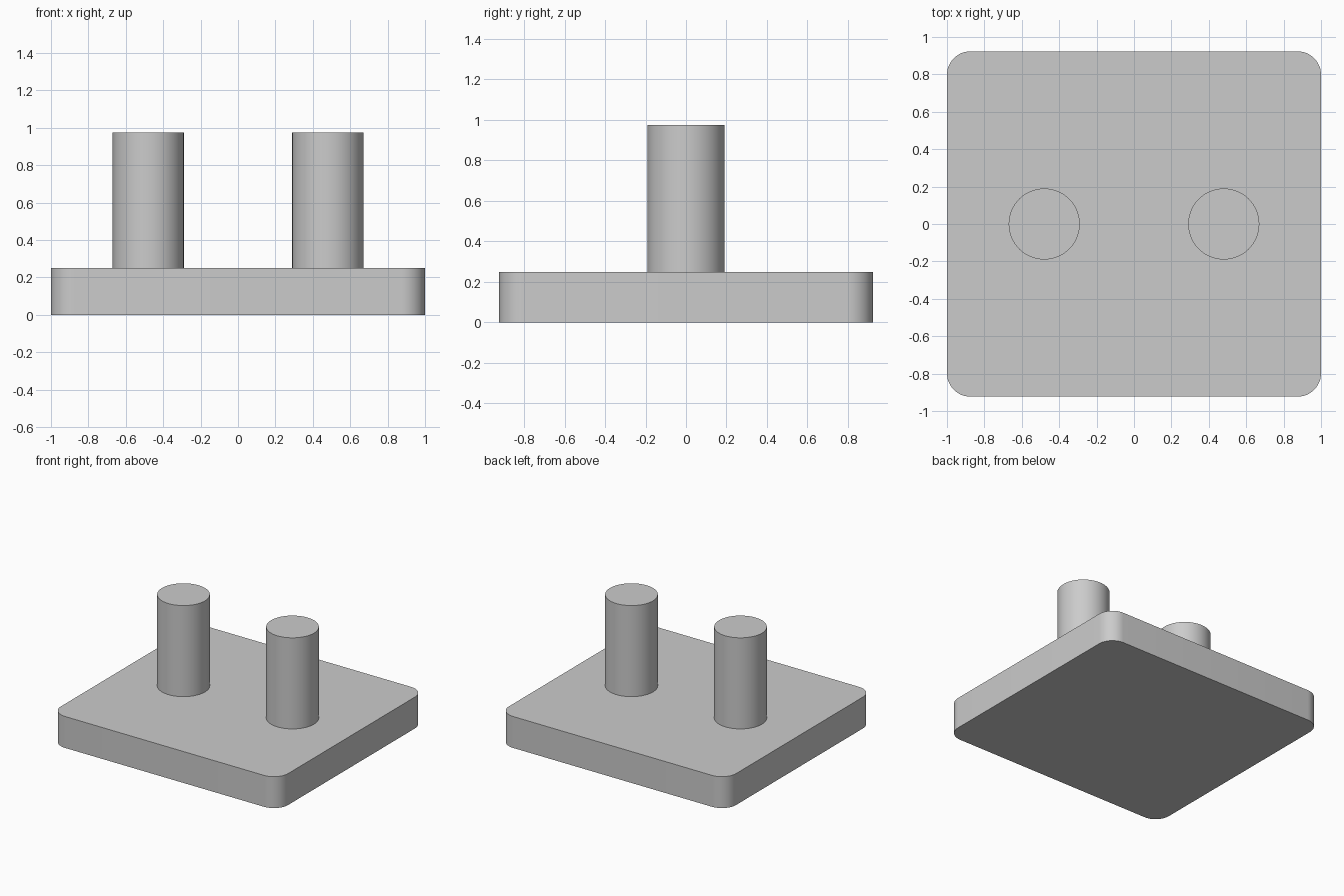
import bpy
import bmesh
import math

default_cube = bpy.data.objects.get("Cube")
if default_cube:
    bpy.data.objects.remove(default_cube, do_unlink=True)

PLATE_X, PLATE_Y, PLATE_Z = 2.0, 1.846, 0.25
CORNER_RADIUS = 0.125
PEG_RADIUS, PEG_OFFSET, PEG_TOP = 0.19, 0.48, 0.975

grey = bpy.data.materials.new("plain_grey")
grey.use_nodes = True
colour = (0.6, 0.6, 0.6, 1.0)
grey.diffuse_color = colour
grey.node_tree.nodes["Principled BSDF"].inputs["Base Color"].default_value = colour


def finish(obj, name):
    """Name the part, colour it and smooth its rounded sides."""
    obj.name = name
    obj.data.name = name
    obj.data.materials.append(grey)
    bpy.ops.object.select_all(action="DESELECT")
    obj.select_set(True)
    bpy.context.view_layer.objects.active = obj
    bpy.ops.object.shade_smooth_by_angle(angle=math.radians(30))


# Base plate: a box with its four upright edges rounded
mesh = bpy.data.meshes.new("base_plate")
bm = bmesh.new()
bmesh.ops.create_cube(bm, size=1)
bmesh.ops.scale(bm, vec=(PLATE_X, PLATE_Y, PLATE_Z), verts=bm.verts)
bmesh.ops.translate(bm, vec=(0, 0, PLATE_Z / 2), verts=bm.verts)
upright = [e for e in bm.edges
           if abs(e.verts[0].co.z - e.verts[1].co.z) > PLATE_Z / 2]
bmesh.ops.bevel(bm, geom=upright, offset=CORNER_RADIUS, segments=12,
                profile=0.5, affect="EDGES")
bm.to_mesh(mesh)
bm.free()
plate = bpy.data.objects.new("base_plate", mesh)
bpy.context.collection.objects.link(plate)
finish(plate, "base_plate")

# Two round pegs standing on the plate
for name, side in (("left_peg", 1), ("right_peg", -1)):
    bpy.ops.mesh.primitive_cylinder_add(
        vertices=64, radius=PEG_RADIUS, depth=PEG_TOP - PLATE_Z,
        location=(side * PEG_OFFSET, 0, (PEG_TOP + PLATE_Z) / 2))
    finish(bpy.context.object, name)
